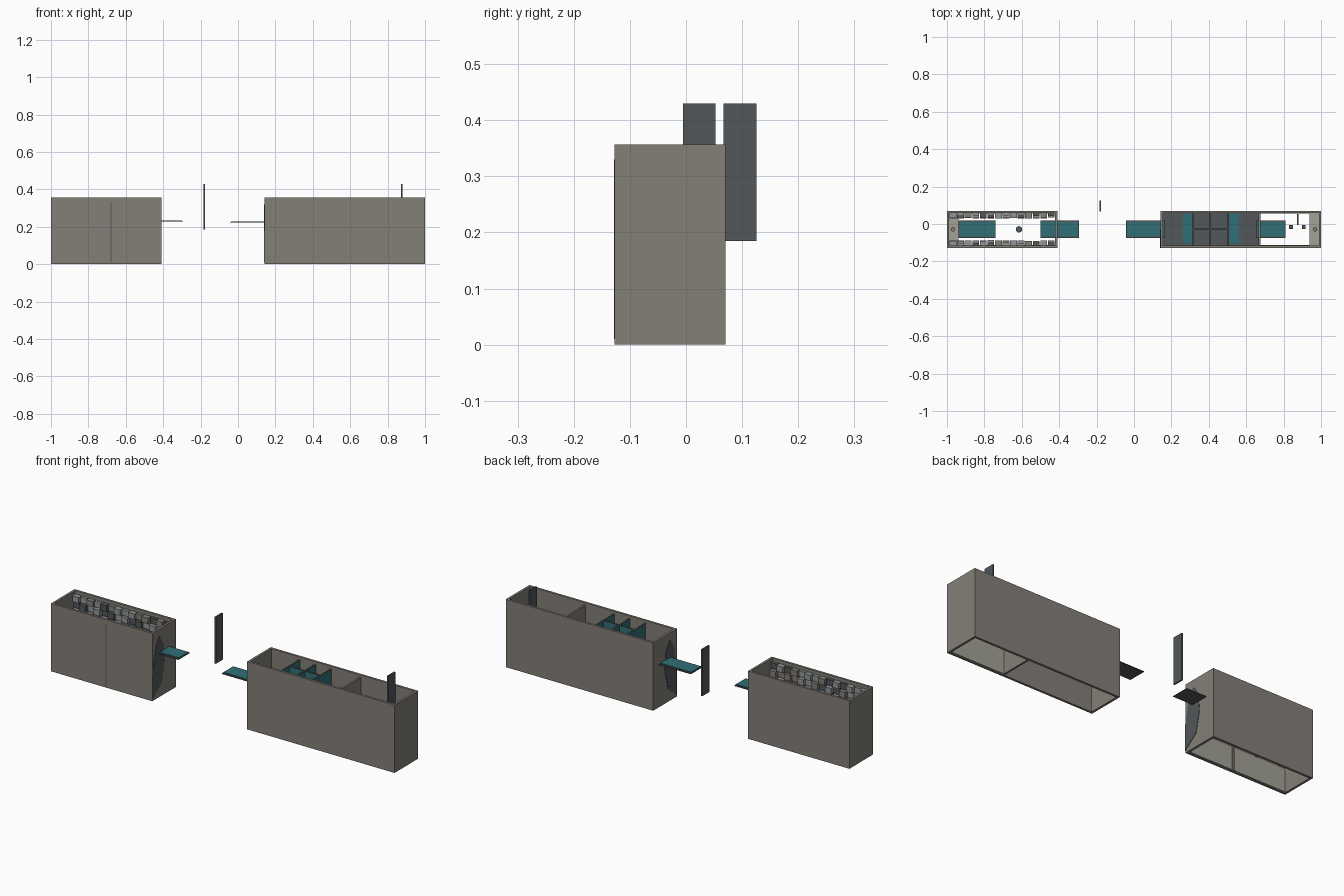
import bpy
import bmesh
import math
import random

random.seed(4)
cube = bpy.data.objects.get("Cube")
if cube:
    bpy.data.objects.remove(cube, do_unlink=True)


def make_material(name, color):
    mat = bpy.data.materials.new(name)
    mat.use_nodes = True
    mat.diffuse_color = (*color, 1)
    mat.node_tree.nodes["Principled BSDF"].inputs["Base Color"].default_value = (*color, 1)
    return mat


TAUPE = make_material("taupe wall", (0.23, 0.21, 0.185))
DARK = make_material("dark slate", (0.085, 0.095, 0.1))
TEAL = make_material("teal", (0.03, 0.16, 0.18))
BEIGE = make_material("pale beige", (0.36, 0.36, 0.31))
GREY = make_material("light grey", (0.28, 0.3, 0.31))

# Shared dimensions of both boxes
Y0, Y1, TOP, WALL = -0.127, 0.07, 0.357, 0.012
IN0, IN1 = Y0 + WALL, Y1 - WALL
MID = (Y0 + Y1) / 2


def add_object(name, bm, mat):
    bmesh.ops.recalc_face_normals(bm, faces=bm.faces)
    mesh = bpy.data.meshes.new(name)
    bm.to_mesh(mesh)
    bm.free()
    mesh.materials.append(mat)
    obj = bpy.data.objects.new(name, mesh)
    bpy.context.collection.objects.link(obj)
    return obj


def add_box(bm, x, y, z):
    """Add a cuboid given its (min, max) range on each axis."""
    verts = bmesh.ops.create_cube(bm, size=1)["verts"]
    for v in verts:
        v.co = [r[0] if c < 0 else r[1] for c, r in zip(v.co, (x, y, z))]


def box(name, x, y, z, mat):
    bm = bmesh.new()
    add_box(bm, x, y, z)
    return add_object(name, bm, mat)


def shell(name, x0, x1):
    """Rectangular tube of four walls, open at top and bottom."""
    bm = bmesh.new()
    outer = [(x0, Y0), (x1, Y0), (x1, Y1), (x0, Y1)]
    inner = [(x0 + WALL, IN0), (x1 - WALL, IN0), (x1 - WALL, IN1), (x0 + WALL, IN1)]
    rings = [[bm.verts.new((*p, z)) for p in loop]
             for loop, z in ((outer, 0), (outer, TOP), (inner, TOP), (inner, 0))]
    for a, b in zip(rings, rings[1:] + rings[:1]):
        for i in range(4):
            j = (i + 1) % 4
            bm.faces.new((a[i], a[j], b[j], b[i]))
    return add_object(name, bm, TAUPE)


def tray(name, x0, x1, z=0.226):
    """Slate plate with a teal top."""
    box(name + "_base", (x0, x1), (-0.075, 0.02), (z - 0.004, z), DARK)
    box(name + "_top", (x0 + 0.004, x1 - 0.004), (-0.066, 0.011), (z, z + 0.003), TEAL)


def end_patch(name, x, side):
    """Thin slate patch on an end wall."""
    profile = [(Y0, 0.01), (-0.05, 0.07), (-0.025, 0.18), (-0.035, 0.27),
               (-0.07, 0.32), (-0.1, 0.27), (Y0, 0.14)]
    bm = bmesh.new()
    face = bm.faces.new([bm.verts.new((x, y, z)) for y, z in profile])
    extruded = bmesh.ops.extrude_face_region(bm, geom=[face])["geom"]
    for v in extruded:
        if isinstance(v, bmesh.types.BMVert):
            v.co.x += side * 0.002
    add_object(name, bm, DARK)


def pin(name, x, z, radius, height, mat):
    bm = bmesh.new()
    bmesh.ops.create_cone(bm, cap_ends=True, segments=16, radius1=radius,
                          radius2=radius, depth=height)
    for v in bm.verts:
        v.co += type(v.co)((x, MID, z))
    obj = add_object(name, bm, mat)
    for poly in obj.data.polygons:
        poly.use_smooth = abs(poly.normal.z) < 0.5


# Short box
SX0, SX1 = -1.0, -0.41
shell("short_box", SX0, SX1)
end_patch("short_box_end_patch", SX1, 1)
box("front_seam", (-0.681, -0.677), (Y0 - 0.001, Y0 + 0.002), (0.01, 0.33), DARK)

# Pale lining on the lower inner walls, with a rib on each side
for label, wall, d in (("front", IN0, 1), ("back", IN1, -1)):
    ys = sorted((wall, wall + d * 0.003))
    box(label + "_short_lining", (SX0 + WALL, SX1 - WALL), ys, (0.004, 0.12), BEIGE)
    box(label + "_rib", (-0.685, -0.675), sorted((wall, wall + d * 0.008)), (0, 0.13), TAUPE)

    # Staggered rows of wall blocks
    groups = {"light": (bmesh.new(), GREY), "slate": (bmesh.new(), DARK),
              "taupe": (bmesh.new(), TAUPE)}
    pitch = (SX1 - SX0 - 2 * WALL) / 7
    for row in range(6):
        z = 0.135 + row * 0.035
        for col in range(14):
            x = SX0 + WALL + col * pitch / 2
            depth = (0.026 if (col + row) % 2 else 0.014) + random.uniform(-0.003, 0.003)
            key = random.choice(("light", "light", "slate", "taupe"))
            add_box(groups[key][0], (x + 0.002, x + pitch / 2 - 0.002),
                    sorted((wall, wall + d * depth)), (z, z + 0.03))
    for key, (bm, mat) in groups.items():
        add_object(f"{label}_{key}_wall_blocks", bm, mat)

box("short_box_end_ledge", (SX0 + WALL, -0.937), (IN0, IN1), (0.13, 0.138), BEIGE)
pin("short_ledge_pin", -0.968, 0.142, 0.012, 0.012, TAUPE)
pin("round_post", -0.615, 0.226, 0.017, 0.02, DARK)
tray("short_inner_tray", -0.937, -0.74)
tray("short_gate_tray", -0.5, -0.295, 0.232)

# Long box
LX0, LX1 = 0.142, 1.0
shell("long_box", LX0, LX1)
end_patch("long_box_end_patch", LX0, -1)
box("long_box_floor", (LX0 + WALL, 0.67), (IN0, IN1), (0.19, 0.2), DARK)
box("partition", (0.665, 0.675), (IN0, IN1), (0.005, 0.345), TAUPE)
for label, wall, d in (("front", IN0, 1), ("back", IN1, -1)):
    box(label + "_long_lining", (0.675, LX1 - WALL), sorted((wall, wall + d * 0.003)),
        (0.004, 0.13), BEIGE)

# Compartment grid with teal strips either side
for i, x in enumerate((0.318, 0.409, 0.5)):
    box(f"cross_divider_{i}", (x - 0.003, x + 0.003), (IN0, IN1), (0.2, 0.34), TEAL)
    box(f"cross_divider_cap_{i}", (x - 0.004, x + 0.004), (IN0, IN1), (0.34, 0.343), DARK)
box("long_divider", (0.318, 0.5), (MID - 0.003, MID + 0.003), (0.2, 0.34), TEAL)
box("long_divider_cap", (0.318, 0.5), (MID - 0.004, MID + 0.004), (0.34, 0.343), DARK)
for label, x in (("left", 0.51), ("right", 0.263)):
    box(label + "_teal_strip", (x, x + 0.052), (-0.105, 0.055), (0.2, 0.208), TEAL)

# Far bay: ledge, small posts and trays
box("long_box_end_ledge", (0.938, LX1 - WALL), (IN0, IN1), (0.13, 0.138), BEIGE)
pin("long_ledge_pin", 0.968, 0.142, 0.012, 0.012, TAUPE)
for i, x in enumerate((0.84, 0.908)):
    box(f"square_post_{i}", (x - 0.01, x + 0.01), (-0.026, -0.006), (0.215, 0.235), DARK)
tray("bay_tray", 0.655, 0.81)
tray("long_gate_tray", -0.042, 0.165)

# Upright panels
box("bay_panel", (0.871, 0.879), (-0.005, 0.053), (0.185, 0.43), DARK)
box("free_panel", (-0.184, -0.176), (0.067, 0.126), (0.185, 0.43), DARK)
